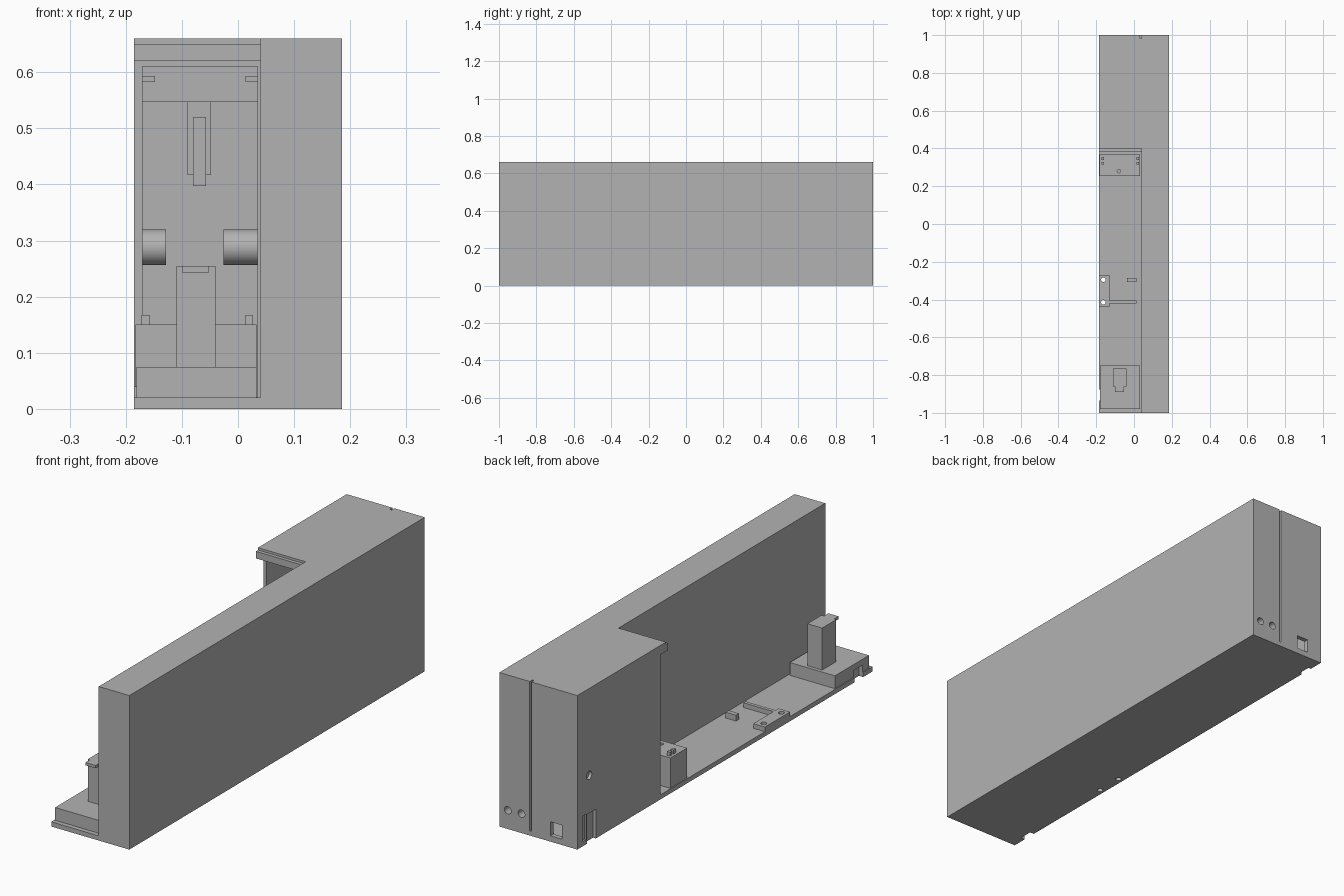
import bpy, math

if "Cube" in bpy.data.objects:
    bpy.data.objects.remove(bpy.data.objects["Cube"])

grey = bpy.data.materials.new("plain_grey")
grey.diffuse_color = (0.45, 0.45, 0.45, 1)
grey.use_nodes = True
grey.node_tree.nodes["Principled BSDF"].inputs["Base Color"].default_value = grey.diffuse_color


def box(name, x, y, z):
    bpy.ops.mesh.primitive_cube_add(size=1, location=[(a + b) / 2 for a, b in (x, y, z)])
    o = bpy.context.object
    o.name = name
    o.scale = [b - a for a, b in (x, y, z)]
    bpy.ops.object.transform_apply(location=True, rotation=True, scale=True)
    o.data.materials.append(grey)
    return o


def rod(name, centre, radius, length, axis):
    rot = {"x": (0, math.pi / 2, 0), "y": (math.pi / 2, 0, 0), "z": (0, 0, 0)}[axis]
    bpy.ops.mesh.primitive_cylinder_add(vertices=32, radius=radius, depth=length,
                                        location=centre, rotation=rot)
    o = bpy.context.object
    o.name = name
    bpy.ops.object.transform_apply(location=True, rotation=True, scale=True)
    bpy.ops.object.shade_smooth_by_angle()
    o.data.materials.append(grey)
    return o


def cut(target, cutter):
    m = target.modifiers.new("cut", "BOOLEAN")
    m.operation, m.solver, m.object = "DIFFERENCE", "EXACT", cutter
    bpy.context.view_layer.objects.active = target
    bpy.ops.object.modifier_apply(modifier=m.name)
    bpy.data.objects.remove(cutter)


# Main housing: tall wall, floor and hollow rear compartment
body = box("housing", (-.185, .185), (-1, 1), (0, .66))
cut(body, box("front_opening", (-.3, .04), (-1.1, .437), (.02, 1)))
cut(body, box("rear_hollow", (-.17, .035), (.4, .98), (.021, .61)))

# Back face slot, round holes and socket
cut(body, box("back_slot", (.032, .041), (.982, 1.1), (.02, .7)))
for x, z in ((.145, .08), (.08, .083)):
    cut(body, rod("back_hole", (x, 1, z), .016, .08, "y"))
cut(body, box("socket", (-.113, -.057), (.95, 1.1), (.025, .085)))

# Side hinge hole and side notches
cut(body, rod("side_hole", (-.18, .92, .288), .018, .06, "x"))
cut(body, box("rear_notch", (-.3, -.172), (.875, .935), (-.1, .125)))
cut(body, box("rear_groove", (-.3, -.178), (.94, .965), (.02, .13)))
cut(body, box("front_notch", (-.3, -.165), (-.935, -.875), (-.1, .1)))

# Stepped lip over the compartment opening
box("lip_lower", (-.185, .04), (.385, .437), (.62, .65))
box("lip_upper", (-.185, .04), (.4, .437), (.65, .66))

# Front plinth with post and overhanging cap
plinth = box("front_plinth", (-.181, .033), (-.98, -.75), (.02, .075))
cut(plinth, box("plinth_notch", (-.3, -.165), (-.935, -.875), (-.1, .05)))
box("post", (-.11, -.04), (-.86, -.765), (.075, .255))
box("post_cap", (-.1, -.052), (-.89, -.86), (.243, .255))

# Rear plinth with pegs
rear = box("rear_plinth", (-.183, .033), (.254, .367), (.02, .15))
cut(rear, rod("plinth_hole", (-.08, .28, .15), .009, .06, "z"))
for x in (-.172, .013):
    for y in (.315, .34):
        box("peg", (x, x + .014), (y, y + .014), (.15, .167))

# Floor fittings: drilled plate, rib and block
plate = box("floor_plate", (-.185, -.13), (-.44, -.27), (.02, .04))
for y in (-.295, -.415):
    for part in (plate, body):
        cut(part, rod("plate_hole", (-.162, y, .02), .012, .1, "z"))
box("floor_rib", (-.13, .012), (-.42, -.405), (.02, .04))
box("floor_block", (-.037, .012), (-.306, -.286), (.02, .045))

# Inside the compartment: bosses, beam and hanging latch
rod("boss_left", (-.15, .92, .288), .032, .044, "x")
rod("boss_right", (.005, .92, .288), .032, .062, "x")
box("beam", (-.17, .035), (.88, .98), (.547, .61))
box("latch_block", (-.09, -.048), (.9, .98), (.417, .547))
box("latch_tongue", (-.08, -.057), (.885, .9), (.397, .52))
for x in (-.17, .013):
    box("pin", (x, x + .022), (.86, .88), (.583, .593))
